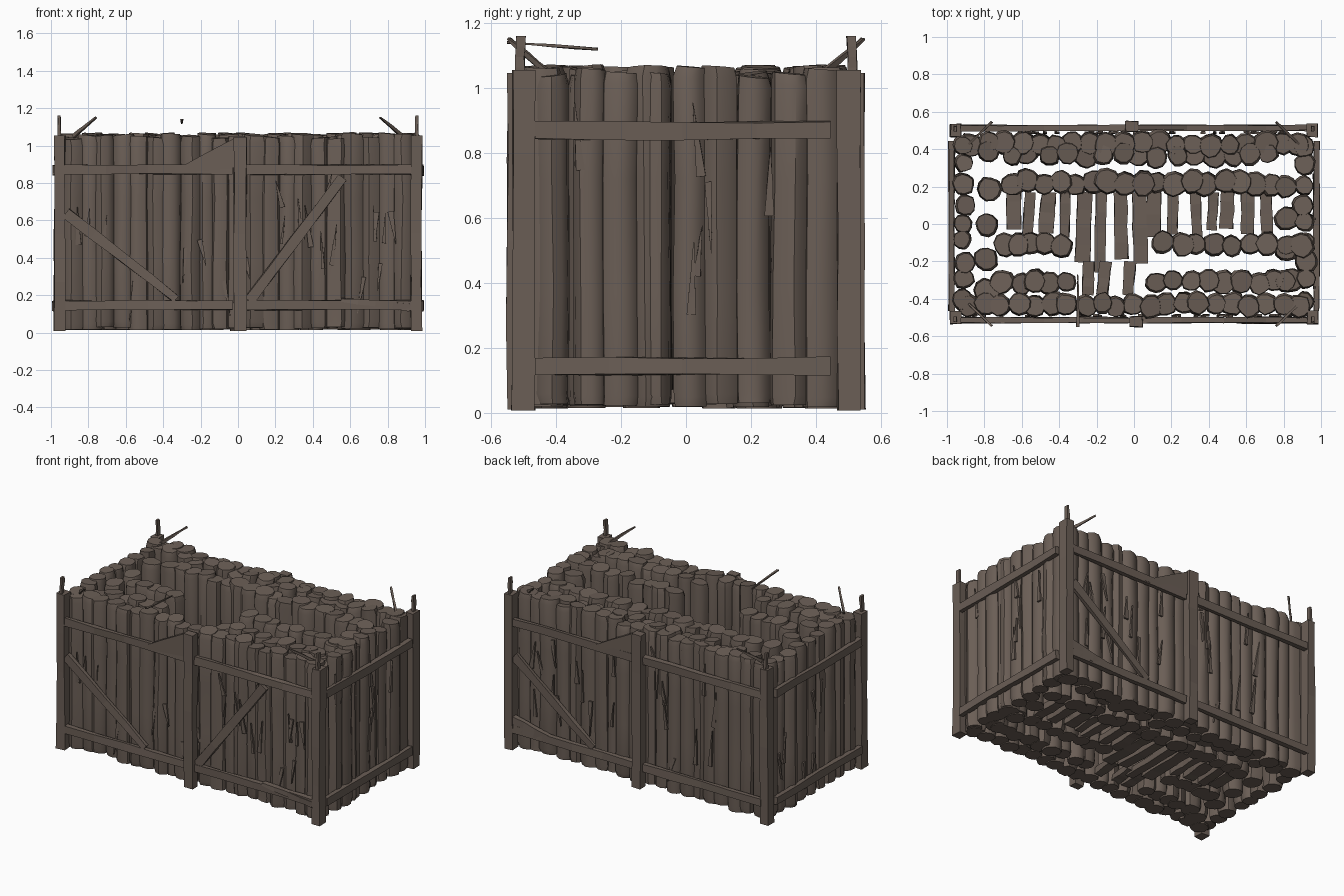
import bpy, bmesh, math, random
from mathutils import Vector

random.seed(7)
cube = bpy.data.objects.get("Cube")
if cube:
    bpy.data.objects.remove(cube, do_unlink=True)

wood = bpy.data.materials.new("weathered_brown_wood")
wood.use_nodes = True
COLOUR = (0.145, 0.112, 0.092, 1)
wood.diffuse_color = COLOUR
wood.node_tree.nodes["Principled BSDF"].inputs["Base Color"].default_value = COLOUR


def jitter(amount):
    return random.uniform(-amount, amount)


def finish(bm, name, smooth=None):
    bmesh.ops.recalc_face_normals(bm, faces=bm.faces[:])
    mesh = bpy.data.meshes.new(name)
    bm.to_mesh(mesh)
    bm.free()
    mesh.materials.append(wood)
    obj = bpy.data.objects.new(name, mesh)
    bpy.context.collection.objects.link(obj)
    if smooth:
        bpy.ops.object.select_all(action='DESELECT')
        obj.select_set(True)
        bpy.context.view_layer.objects.active = obj
        bpy.ops.object.shade_smooth_by_angle(angle=math.radians(smooth))
    return obj


def loft(bm, rings):
    """Skin a list of point rings and cap both ends."""
    loops = [[bm.verts.new(p) for p in ring] for ring in rings]
    n = len(loops[0])
    for low, high in zip(loops, loops[1:]):
        for i in range(n):
            j = (i + 1) % n
            bm.faces.new((low[i], low[j], high[j], high[i]))
    bm.faces.new(loops[0][::-1])
    bm.faces.new(loops[-1])


def add_log(bm, x, y, r, sides=10):
    """Upright trunk with an uneven section and chipped ends."""
    shape = [random.uniform(0.9, 1.07) for _ in range(sides)]
    turn = random.uniform(0, 6.28)
    top, bottom = 1.05 + jitter(0.016), 0.022 + jitter(0.009)
    tilt = Vector((jitter(0.12), jitter(0.12)))
    rings = []
    for z, k in ((bottom, 0.93), (bottom + 0.03, 1.0), (0.38, 0.98),
                 (0.72, 0.97), (top - 0.035, 1.0), (top, 0.88)):
        dx, dy = jitter(0.004), jitter(0.004)
        ring = []
        for i in range(sides):
            a = turn + i * math.tau / sides + jitter(0.06)
            ox, oy = r * k * shape[i] * math.cos(a), r * k * shape[i] * math.sin(a)
            dz = tilt.x * ox + tilt.y * oy if z > 1 else 0
            ring.append((x + dx + ox, y + dy + oy, z + dz))
        rings.append(ring)
    loft(bm, rings)


def log_row(name, start, end, step, r, wobble=0.012):
    a, b = Vector(start), Vector(end)
    count = max(1, round((b - a).length / step))
    bm = bmesh.new()
    for i in range(count + 1):
        p = a.lerp(b, i / count)
        add_log(bm, p.x + jitter(wobble), p.y + jitter(wobble), r * random.uniform(0.9, 1.12))
    return finish(bm, name, 42)


def add_beam(bm, a, b, out, width, depth, tip=1.0, rough=0.004, parts=4):
    """Rough-hewn beam from a to b; depth is measured along out."""
    a, b, out = Vector(a), Vector(b), Vector(out)
    side = (b - a).cross(out).normalized()
    rings = []
    for s in range(parts + 1):
        t = s / parts
        k = 1 + (tip - 1) * t
        c = a.lerp(b, t)
        rings.append([c + side * (u * width * k / 2 + jitter(rough))
                      + out * (v * depth / 2 + jitter(rough))
                      for u, v in ((-1, -1), (1, -1), (1, 1), (-1, 1))])
    loft(bm, rings)


def beam(name, *args, **kw):
    bm = bmesh.new()
    add_beam(bm, *args, **kw)
    return finish(bm, name)


# Outer walls of upright logs
log_row("front_wall_logs", (-0.88, -0.43), (0.88, -0.43), 0.088, 0.062)
log_row("back_wall_logs", (-0.88, 0.43), (0.88, 0.43), 0.095, 0.062)
log_row("back_wall_inner_logs", (-0.66, 0.37), (0.72, 0.37), 0.1, 0.06)
log_row("left_wall_logs", (0.91, -0.4), (0.91, 0.42), 0.103, 0.056)
log_row("right_wall_logs", (-0.91, -0.4), (-0.91, 0.42), 0.103, 0.056)
log_row("left_inner_logs", (0.81, -0.3), (0.81, 0.21), 0.17, 0.065)
log_row("right_inner_logs", (-0.78, -0.37), (-0.78, 0.38), 0.187, 0.068)

# Inner partitions
log_row("back_partition", (-0.66, 0.22), (0.74, 0.22), 0.088, 0.063)
log_row("front_partition_left", (0.16, -0.11), (0.9, -0.11), 0.088, 0.062)
log_row("front_partition_right", (-0.69, -0.11), (-0.39, -0.11), 0.085, 0.062)
log_row("front_filler_left", (0.12, -0.31), (0.84, -0.31), 0.092, 0.062)
log_row("front_filler_right", (-0.7, -0.31), (-0.36, -0.31), 0.09, 0.06)

# Loose floor planks in the pit
floor = bmesh.new()
for i in range(15):
    x = -0.66 + i * 0.098
    y_end = -0.06 if x < -0.3 or x > 0.12 else -0.22
    x += jitter(0.02)
    add_beam(floor, (x, 0.17, 0.05), (x + jitter(0.02), y_end + jitter(0.04), 0.05),
             (0, 0, 1), random.uniform(0.05, 0.08), 0.04)
for x in (-0.24, -0.15, -0.02):
    add_beam(floor, (x, -0.2, 0.06), (x + jitter(0.03), -0.38, 0.06), (0, 0, 1), 0.06, 0.04)
finish(floor, "floor_planks")

# Corner posts, each with a thin spike and a leaning twig
for sx, side in ((1, "left"), (-1, "right")):
    for sy, end in ((-1, "front"), (1, "back")):
        tag = end + "_" + side
        x, y = sx * 0.953, sy * 0.5
        beam(tag + "_post", (x, y, 0.008), (x, y, 1.055), (0, sy, 0), 0.058, 0.068)
        beam(tag + "_spike", (x + sx * 0.003, sy * 0.513, 1.03), (x + sx * 0.003, sy * 0.508, 1.16),
             (0, sy, 0), 0.018, 0.028, rough=0.002, tip=0.8)
        beam(tag + "_twig", (sx * 0.88, sy * 0.43, 1.05), (sx * 0.76, sy * 0.545, 1.15),
             (0.69 * sx, 0.72 * sy, 0), 0.022, 0.012, tip=0.35, rough=0.002)

# Long-side framing: centre post, rails, raised rail end
for sy, end in ((-1, "front"), (1, "back")):
    out = (0, sy, 0)
    y = sy * 0.514
    m = -sy
    beam(end + "_centre_post", (0.012 * m, sy * 0.522, 0.01), (0.012 * m, sy * 0.522, 1.045),
         out, 0.066, 0.056)
    for z, level in ((0.147, "lower"), (0.872, "upper")):
        for sx, side in ((1, "left"), (-1, "right")):
            beam(f"{end}_{level}_rail_{side}", (sx * 0.93, y, z), (sx * 0.03, y, z),
                 out, 0.05, 0.03)
    raised = bmesh.new()
    profile = [(-0.37, 0.85), (-0.02, 0.88), (-0.01, 1.045), (-0.2, 0.945)]
    loft(raised, [[(px * m, y + sy * d, pz) for px, pz in profile] for d in (-0.012, 0.016)])
    finish(raised, end + "_raised_rail_end")
    # Diagonal braces; the front has a second one
    beam(end + "_brace", (-0.92 * m, y, 0.64), (-0.33 * m, y, 0.18), out, 0.06, 0.024, tip=0.7)
beam("front_second_brace", (0.06, -0.514, 0.17), (0.56, -0.514, 0.83), (0, -1, 0), 0.055, 0.024)
beam("front_rail_wedge", (0.92, -0.514, 0.135), (0.55, -0.514, 0.175), (0, -1, 0), 0.04, 0.035, tip=0.5)
beam("back_rail_wedge", (0.93, 0.514, 0.19), (0.6, 0.514, 0.14), (0, 1, 0), 0.09, 0.03, tip=0.5)

# Short-side rails
for sx, side in ((1, "left"), (-1, "right")):
    for z, level in ((0.144, "lower"), (0.868, "upper")):
        beam(f"{side}_side_{level}_rail", (sx * 0.976, -0.465, z), (sx * 0.976, 0.445, z),
             (sx, 0, 0), 0.052, 0.03)

# Split slivers peeling off the outer walls
slivers = bmesh.new()
for i in range(54):
    z = random.uniform(0.25, 0.85)
    drop = random.choice((-1, 1)) * random.uniform(0.12, 0.25)
    end_z = min(1.0, max(0.06, z + drop))
    sy = 1 if i % 2 else -1
    if i < 42:
        x = random.uniform(-0.86, 0.86)
        a, b, out = (x, sy * 0.487, z), (x + jitter(0.04), sy * 0.494, end_z), (0, sy, 0)
    else:
        y = random.uniform(-0.4, 0.4)
        a, b, out = (sy * 0.962, y, z), (sy * 0.966, y + jitter(0.03), end_z), (sy, 0, 0)
    add_beam(slivers, a, b, out, random.uniform(0.015, 0.035), 0.012, tip=0.08, rough=0.001)
finish(slivers, "wall_slivers")

# Long splinter jutting over the front wall
beam("front_top_splinter", (-0.3, -0.55, 1.14), (-0.3, -0.27, 1.118), (0, 0, 1),
     0.016, 0.008, tip=0.3, rough=0.002)
